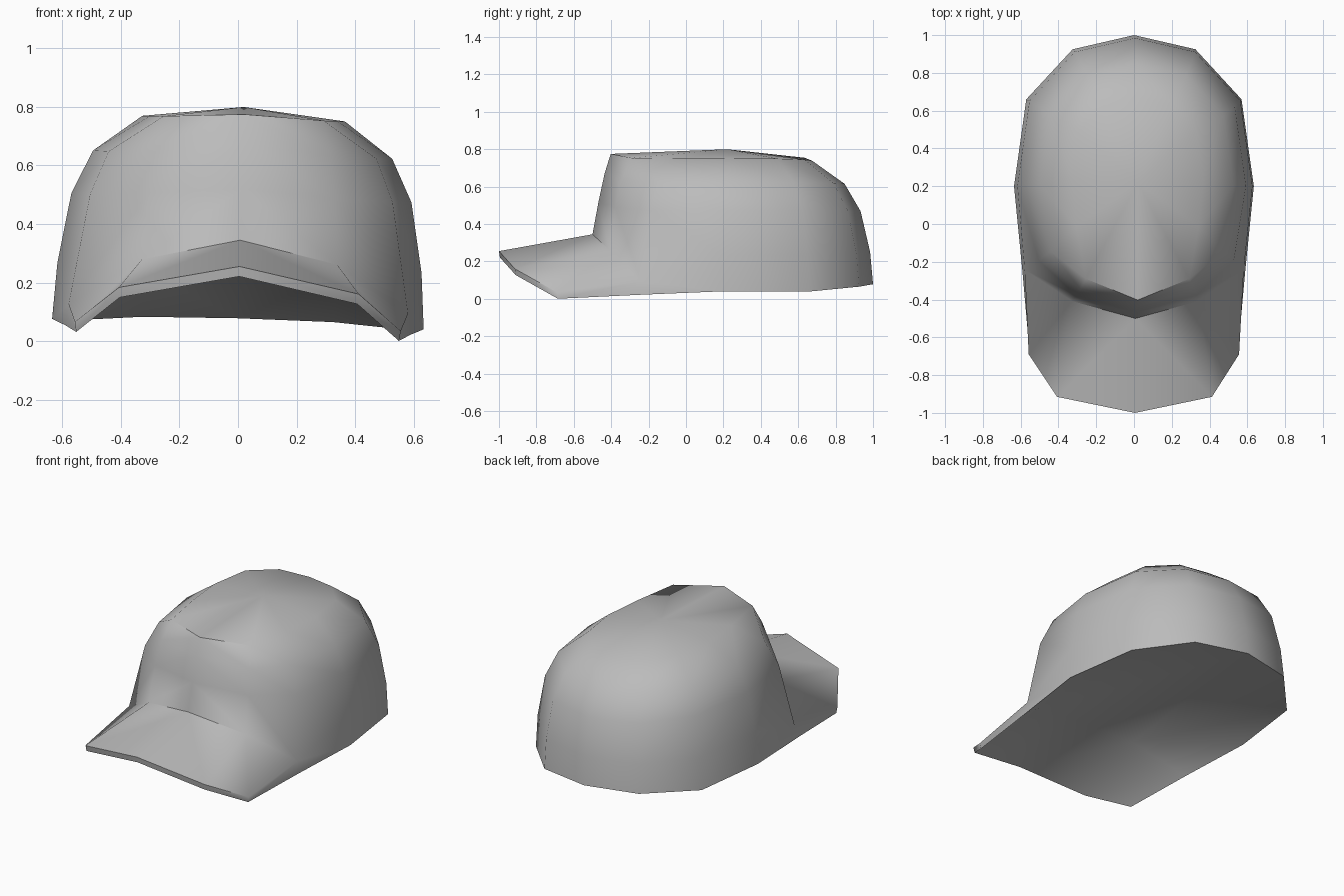
import bpy, bmesh, math

cube = bpy.data.objects.get("Cube")
if cube:
    bpy.data.objects.remove(cube, do_unlink=True)

# Cloth colour
cloth = bpy.data.materials.new("grey_cloth")
cloth.use_nodes = True
grey = (0.5, 0.5, 0.5, 1)
cloth.diffuse_color = grey
cloth.node_tree.nodes["Principled BSDF"].inputs["Base Color"].default_value = grey

bm = bmesh.new()
CENTRE_Y = 0.22


def lerp(a, b, t):
    return a + (b - a) * t


def skin(*verts):
    bm.faces.new(verts)


# Crown columns from back to front:
# x, y, rim height, lower ring height, front blend, inward tuck
columns = [
    (0, 1, .078, .25, 0, 0), (.325, .925, .074, .25, 0, 0), (.57, .66, .055, .25, 0, 0),
    (.635, .2, .058, .25, 0, 0), (.59, -.25, .038, .11, .15, .045),
    (.335, -.41, None, .27, .85, 0), (0, -.5, None, .345, 1, 0)]
# Rings above the lower one:
# back inset, front inset, back height, front height, backward shift
rings = [(.915, .955, .468, .52, 0), (.805, .91, .615, .67, 0),
         (.545, .865, .738, .775, .03)]

rim, crown = [], []
for x, y, low, mid, front, tuck in columns:
    if low is not None:
        rim.append(bm.verts.new((x, y, low)))
    inset = lerp(.98, 1, front)
    column = [bm.verts.new((x * inset, CENTRE_Y + (y - CENTRE_Y) * inset, mid))]
    for back_s, front_s, back_z, front_z, shift in rings:
        s = lerp(back_s, front_s, front) - tuck
        z = lerp(back_z + .035 * x, front_z, front ** 5)
        ring_y = CENTRE_Y + (y - CENTRE_Y) * s + shift * (1 - front)
        column.append(bm.verts.new((x * s, ring_y, z)))
    crown.append(column)

# Crown wall and top
apex = bm.verts.new((0, CENTRE_Y, .8))
for i, (a, b) in enumerate(zip(crown, crown[1:])):
    if i + 1 < len(rim):
        skin(rim[i], rim[i + 1], b[0], a[0])
    for k in range(len(rings)):
        skin(a[k], b[k], b[k + 1], a[k + 1])
    skin(a[-1], b[-1], apex)

# Brim: arched upper and lower surfaces, thin edge and side
brim_edge = [(0, -1, .255), (.41, -.915, .172), (.557, -.69, .05)]
upper = [bm.verts.new(p) for p in brim_edge]
lower = [bm.verts.new((x * .99, y + .005, z - .034)) for x, y, z in brim_edge]
joint = [crown[6][0], crown[5][0], crown[4][0]]
inner = [bm.verts.new((v.co.x, v.co.y, v.co.z - .033)) for v in joint[:2]] + [rim[4]]
for i in range(2):
    skin(joint[i], upper[i], upper[i + 1], joint[i + 1])
    skin(upper[i], lower[i], lower[i + 1], upper[i + 1])
    skin(lower[i], inner[i], inner[i + 1], lower[i + 1])
skin(joint[2], upper[2], lower[2], rim[4])

# Underside of the crown, fanned from the brim joint to the rim
for a, b in zip(rim[::-1], rim[-2::-1]):
    skin(inner[1], a, b)
skin(inner[0], inner[1], rim[0])

bmesh.ops.recalc_face_normals(bm, faces=bm.faces)
# The half shell is open at the centre plane, so check its direction on the top
top = max(bm.faces, key=lambda f: f.calc_center_median().z)
if top.normal.z < 0:
    bmesh.ops.reverse_faces(bm, faces=bm.faces)

mesh = bpy.data.meshes.new("cap")
bm.to_mesh(mesh)
bm.free()
mesh.materials.append(cloth)
cap = bpy.data.objects.new("cap", mesh)
bpy.context.collection.objects.link(cap)
mirror = cap.modifiers.new("Mirror", "MIRROR")
mirror.use_clip = True
mirror.merge_threshold = .001

# Apply the mirror, smooth the cloth and give it a slight lean
bpy.ops.object.select_all(action="DESELECT")
cap.select_set(True)
bpy.context.view_layer.objects.active = cap
bpy.ops.object.modifier_apply(modifier="Mirror")
bpy.ops.object.shade_smooth_by_angle(angle=math.radians(60))
cap.rotation_euler.y = .028
cap.location.x = -.002
